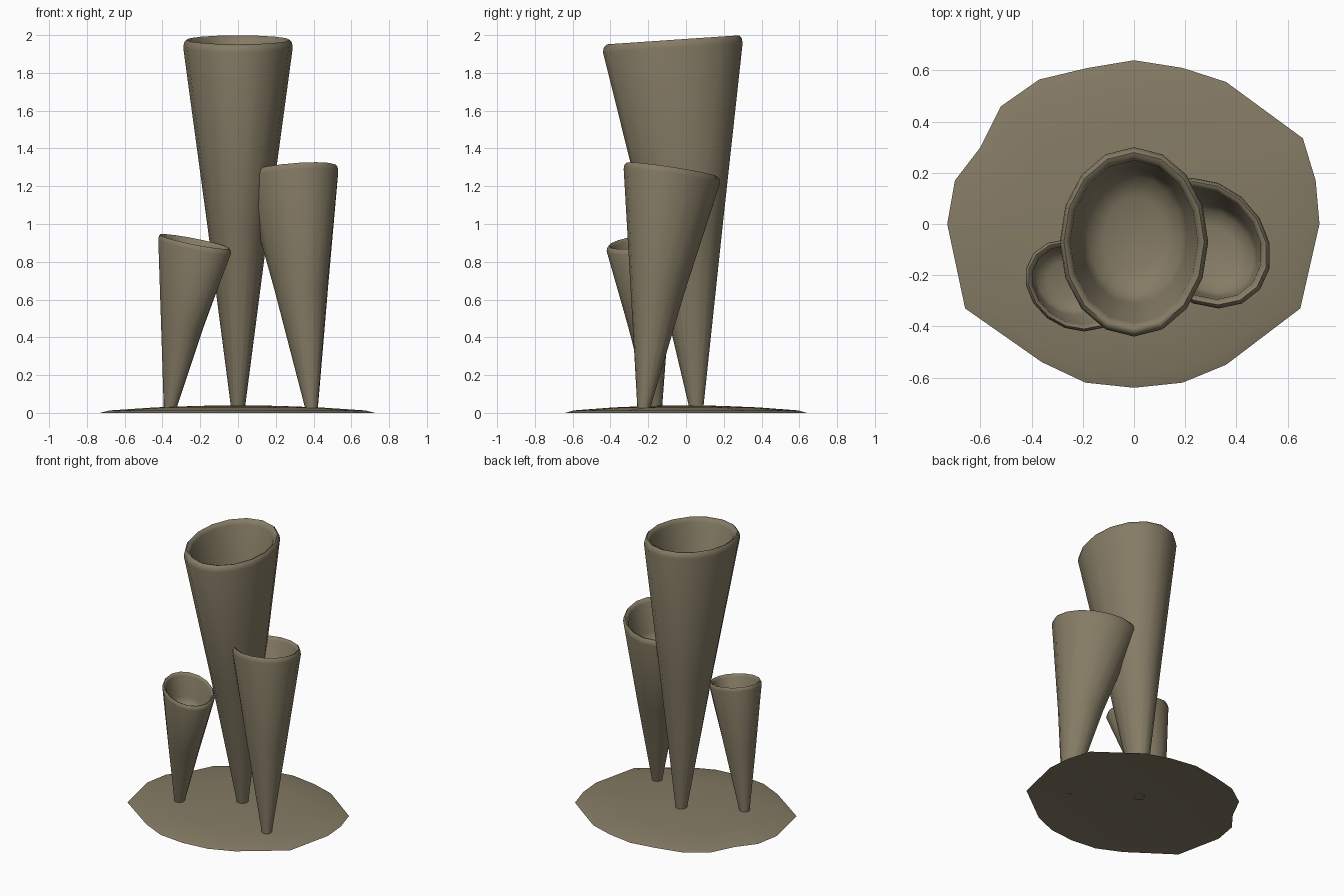
import bpy, bmesh, math
from mathutils import Vector

cube = bpy.data.objects.get("Cube")
if cube:
    bpy.data.objects.remove(cube, do_unlink=True)

# One stone-olive colour for everything
COLOUR = (0.235, 0.2, 0.13, 1)
olive = bpy.data.materials.new("olive_brown")
olive.use_nodes = True
olive.diffuse_color = COLOUR
bsdf = olive.node_tree.nodes["Principled BSDF"]
bsdf.inputs["Base Color"].default_value = COLOUR
bsdf.inputs["Roughness"].default_value = 0.8


def loft(name, rings, closed_ends=True):
    """Skin a list of equal-length point rings and cap both ends."""
    bm = bmesh.new()
    loops = [[bm.verts.new(p) for p in ring] for ring in rings]
    n = len(loops[0])
    for low, high in zip(loops, loops[1:]):
        for i in range(n):
            j = (i + 1) % n
            bm.faces.new((low[i], low[j], high[j], high[i]))
    if closed_ends:
        bm.faces.new(loops[0][::-1])
        bm.faces.new(loops[-1])
    bmesh.ops.recalc_face_normals(bm, faces=bm.faces)
    mesh = bpy.data.meshes.new(name)
    bm.to_mesh(mesh)
    bm.free()
    obj = bpy.data.objects.new(name, mesh)
    bpy.context.collection.objects.link(obj)
    mesh.materials.append(olive)
    bpy.ops.object.select_all(action='DESELECT')
    obj.select_set(True)
    bpy.context.view_layer.objects.active = obj
    bpy.ops.object.shade_smooth_by_angle(angle=math.radians(65))
    return obj


def tube(name, foot, mouth, foot_r, rx, ry, slope=(0, 0), shear=0, sides=16):
    """Hollow leaning cone with a rounded lip and a slanted mouth."""
    foot, mouth = Vector(foot), Vector(mouth)

    def ring(t, scale, drop=0):
        centre = foot.lerp(mouth, t)
        points = []
        for i in range(sides):
            a = math.tau * i / sides
            dy = scale * (foot_r + (ry - foot_r) * t) * math.sin(a)
            dx = scale * (foot_r + (rx - foot_r) * t) * math.cos(a) + shear * t * dy
            dz = t * (slope[0] * dx + slope[1] * dy) - drop * rx
            points.append(centre + Vector((dx, dy, dz)))
        return points

    return loft(name, [
        ring(0, 1), ring(0.5, 1),
        ring(1, 1, 0.14), ring(1, 0.985, 0.05), ring(1, 0.945, 0),      # outer lip
        ring(1, 0.9, 0.02), ring(1, 0.86, 0.1),                         # inner lip
        ring(0.82, 0.86), ring(0.78, 0.78), ring(0.765, 0.5), ring(0.76, 0.1)])


# Three tubes
tube("tall_tube", (0, 0.055, 0.02), (0, -0.07, 1.975), 0.036, 0.29, 0.37, (0, 0.068))
tube("middle_tube", (0.39, -0.225, 0.015), (0.28, -0.075, 1.288), 0.032, 0.25, 0.255,
     (0.06, -0.14), -0.2)
tube("short_tube", (-0.36, -0.16, 0.02), (-0.23, -0.24, 0.907), 0.033, 0.192, 0.18,
     (-0.18, 0.1), -0.2)

# Irregular, slightly domed base plate with a hollow underside
OUTLINE = [(0, .64), (.19, .61), (.36, .555), (.66, .335), (.71, .17), (.725, 0),
           (.65, -.33), (.505, -.44), (.36, -.55), (.19, -.62), (0, -.64),
           (-.19, -.62), (-.36, -.54), (-.66, -.33), (-.73, 0), (-.70, .17),
           (-.60, .30), (-.52, .46), (-.37, .565), (-.18, .61)]


def plate_ring(scale, z):
    return [(x * scale, y * scale, z) for x, y in OUTLINE]


loft("base_plate", [plate_ring(s, z) for s, z in (
    (0.1, 0.025), (0.6, 0.018), (0.93, 0.004), (1, 0),
    (0.93, 0.013), (0.6, 0.029), (0.3, 0.037), (0.1, 0.04))])
